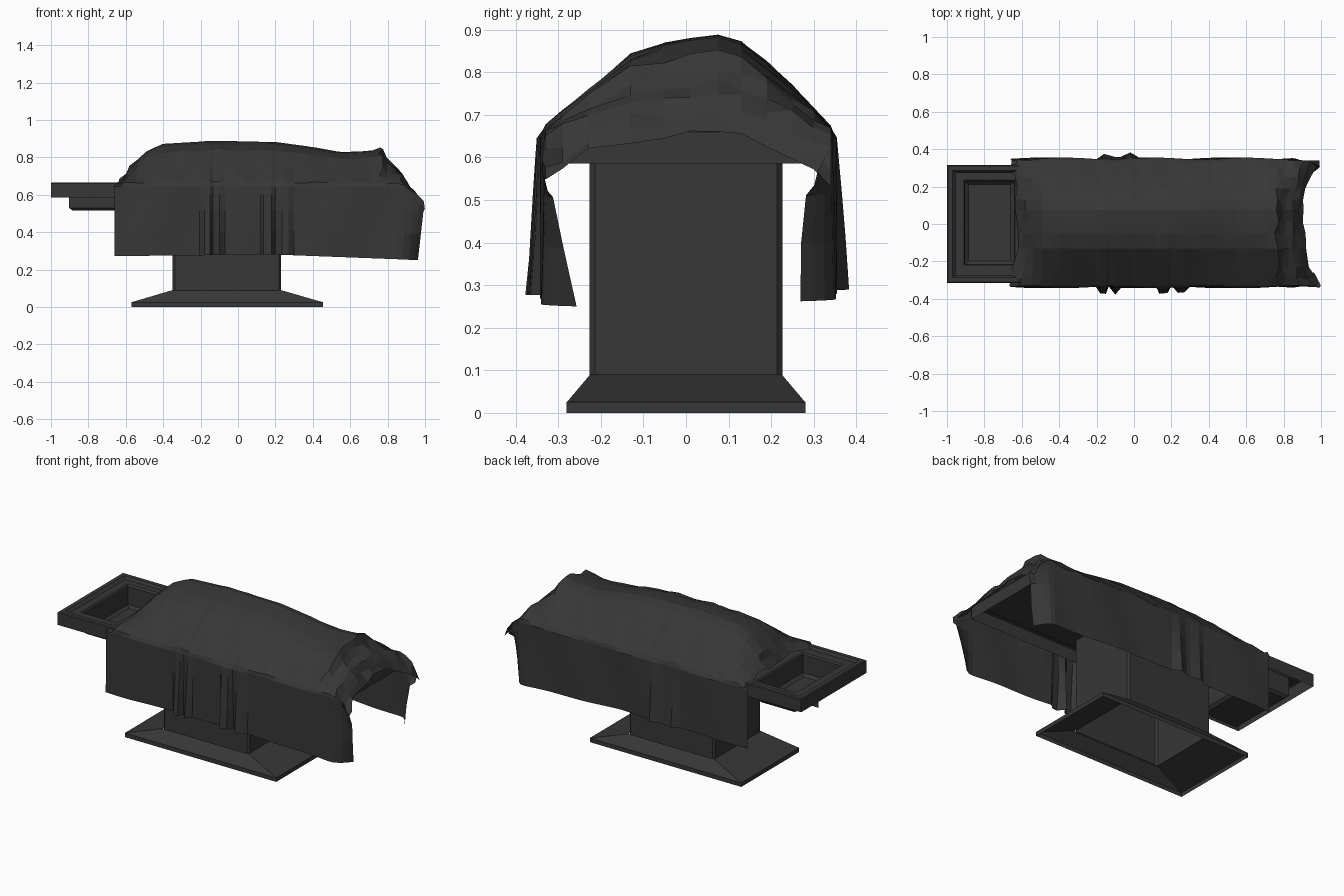
import bpy, bmesh, random
from math import sin

if "Cube" in bpy.data.objects:
    bpy.data.objects.remove(bpy.data.objects["Cube"])

random.seed(4)
dark = bpy.data.materials.new("dark_grey")
dark.diffuse_color = (0.038, 0.038, 0.038, 1)
dark.use_nodes = True
dark.node_tree.nodes["Principled BSDF"].inputs["Base Color"].default_value = dark.diffuse_color


def finish(bm, name, recalc=True):
    if recalc:
        bmesh.ops.recalc_face_normals(bm, faces=bm.faces)
    me = bpy.data.meshes.new(name)
    bm.to_mesh(me)
    bm.free()
    me.materials.append(dark)
    ob = bpy.data.objects.new(name, me)
    bpy.context.collection.objects.link(ob)
    return ob


def loft(name, rings, cap_end=False, cut=0.0):
    """Skin rectangles (x0, x1, y0, y1, z), optionally with cut corners."""
    bm = bmesh.new()
    loops = []
    for x0, x1, y0, y1, z in rings:
        pts = []
        for x, y, dx, dy in ((x0, y0, 1, 1), (x1, y0, -1, 1), (x1, y1, -1, -1), (x0, y1, 1, -1)):
            if cut:
                pair = [(x, y + dy * cut), (x + dx * cut, y)]
                pts += pair if dx * dy > 0 else pair[::-1]
            else:
                pts.append((x, y))
        loops.append([bm.verts.new((x, y, z)) for x, y in pts])
    n = len(loops[0])
    for a, b in zip(loops, loops[1:]):
        for i in range(n):
            bm.faces.new((a[i], a[(i + 1) % n], b[(i + 1) % n], b[i]))
    if cap_end:
        bm.faces.new(loops[-1])
    return finish(bm, name)


def lerp(table, x):
    for (a, fa), (b, fb) in zip(table, table[1:]):
        if x <= b:
            return fa + (fb - fa) * max(0, (x - a) / (b - a))
    return table[-1][1]


# Pedestal: flared foot, open underneath, and a column with cut corners
loft("pedestal_foot", [(-.57, .455, -.28, .28, 0), (-.57, .455, -.28, .28, .025),
                       (-.35, .23, -.225, .225, .09)])
loft("pedestal_column", [(-.35, .23, -.226, .226, .085), (-.35, .23, -.226, .226, .648)], cut=.012)

# Table top: a shell open underneath, with raised rim and a sunken basin at the left end
loft("table_top", [
    (-1, .88, -.315, .315, .585), (-1, .88, -.315, .315, .66),
    (-.995, .875, -.31, .31, .665), (-.97, .85, -.285, .285, .665),
    (-.955, .835, -.275, .275, .65), (-.91, -.635, -.22, .235, .65),
    (-.903, -.642, -.213, .225, .64), (-.903, -.642, -.213, .225, .53),
    (-.885, -.66, -.197, .21, .515)], cap_end=True)

# Draped sheet: ridge height along x, and the cross-section over the ridge
ridge = [(-.66, .675), (-.6, .75), (-.5, .83), (-.4, .872), (-.15, .887), (.2, .882),
         (.4, .855), (.55, .828), (.67, .832), (.77, .842), (.83, .79), (.9, .735), (1, .67)]
section = [(-.33, .05), (-.29, .2), (-.23, .42), (-.13, .79), (-.05, .92), (.01, .97),
           (.075, 1), (.13, .93), (.19, .72), (.25, .48), (.3, .24), (.34, .05)]
front_pleats = [(-.205, 0), (-.18, .035), (-.15, .035), (-.135, -.005), (-.1, .036), (-.07, 0),
                (.12, 0), (.135, .038), (.18, .035), (.2, -.005), (.235, .035), (.27, .03), (.3, 0)]
back_pleats = [(-.2, 0), (-.16, .025), (-.1, .005), (-.07, .005), (-.02, .028), (.03, 0)]
xs = sorted([-.66, -.63, -.6, -.55, -.5, -.45, -.4, -.34, -.27, -.02, .07, .36, .42, .48, .54,
             .6, .66, .72, .77, .81, .85, .89, .93, .96, .985]
            + [p[0] for p in front_pleats + back_pleats])
drape = [0, .12, .35, .65, 1]


def side(x, sign):
    """Hanging side of the sheet, top to bottom, curling inwards at the foot end."""
    pleat = lerp(front_pleats if sign < 0 else back_pleats, x)
    curl = max(0, x - .85) / .135
    low = lerp([(-.66, .272), (.2, .28), (.985, .25)], x) + (.012 if sign > 0 else 0)
    edge = .338 if sign < 0 else .35
    for t in drape:
        z = .645 + (low - .645) * t - (.08 * curl ** 2 * (1 - t) if t < .3 else 0)
        tuck = t if sign < 0 else min(1, .5 + t)
        y = edge + pleat * (.2 + .8 * t) - .085 * curl ** 2 * tuck + .005 * sin(13 * x + 2 * t)
        px = x + .015 * curl * (1 - abs(t - .15) * 3)
        if sign > 0:
            px -= .025 * curl * min(1, 3 * t)
        yield px, sign * y, z


bm = bmesh.new()
rows = []
for x in xs:
    row = list(side(x, -1))[::-1]
    end = x < -.56 or x > .75
    for y, q in section:
        mid = 1 - min(1, abs(y) / .32) ** 3
        px = x
        if x > .75:                      # foot end pulled in at the middle
            px = .75 + (x - .75) * (1 - .33 * mid)
        elif x < -.45:                   # head end pulled in at the middle
            px = -.45 + (x + .45) * (1 - .16 * mid)
        h = lerp(ridge, x)
        z = .655 + (h - .655) * q + .004 * sin(31 * x + 17 * y) * (q < .9)
        if x > .9:
            z -= (x - .9) * (.3 + 1.0 * (1 - mid))
        if end:
            px += random.uniform(-.013, .013)
            z += random.uniform(-.012, .012)
        pl = lerp(front_pleats, x) if y < 0 else lerp(back_pleats, x)
        z += pl * .2 * min(1, abs(y) / .3)
        row.append((px, y, z))
    row += list(side(x, 1))
    rows.append([bm.verts.new(p) for p in row])
for a, b in zip(rows, rows[1:]):
    for i in range(len(a) - 1):
        bm.faces.new((a[i], b[i], b[i + 1], a[i + 1]))
finish(bm, "draped_sheet", recalc=False)
